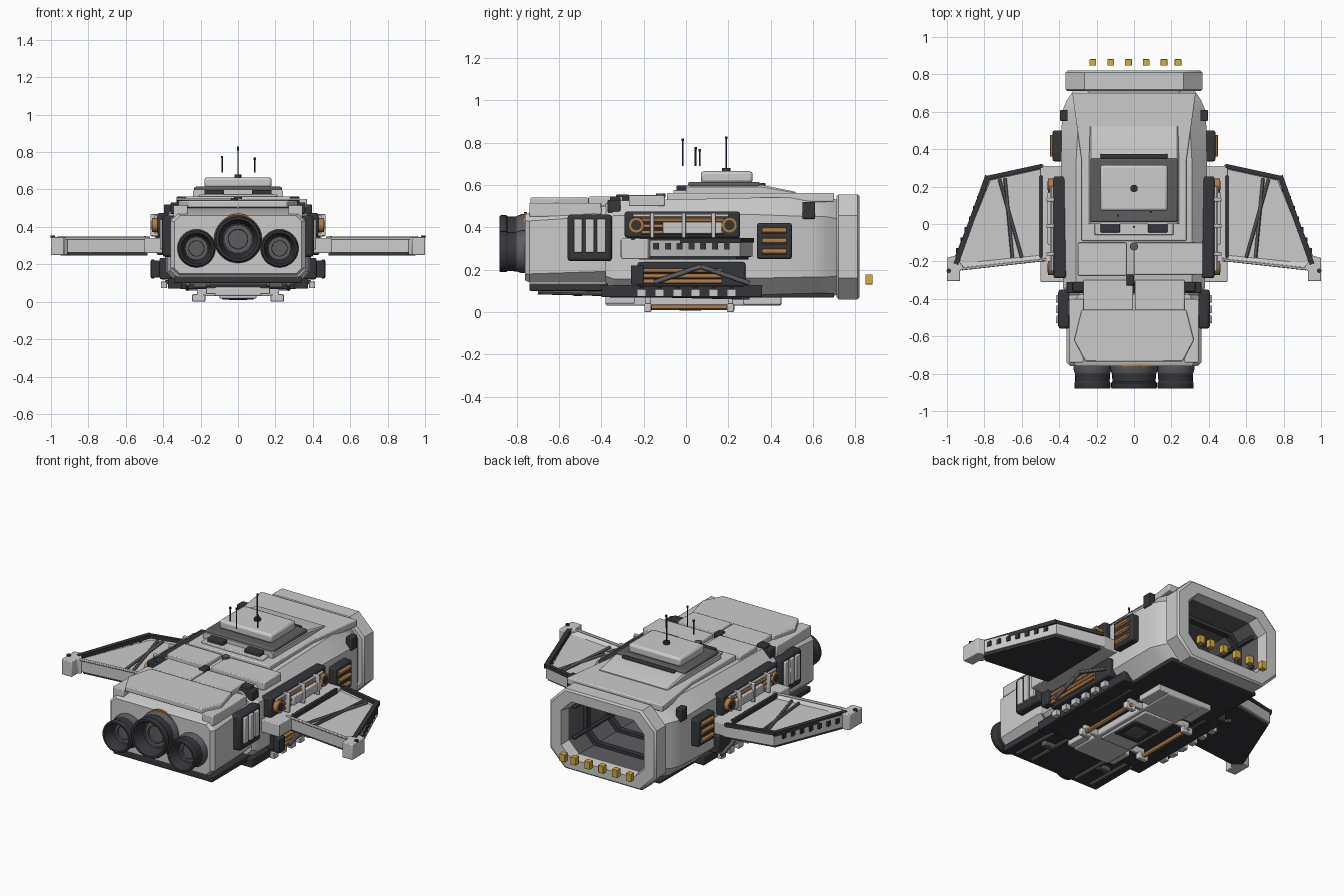
import bpy, bmesh, math
from mathutils import Vector

if "Cube" in bpy.data.objects:
    bpy.data.objects.remove(bpy.data.objects["Cube"])

def mat(name, c):
    m = bpy.data.materials.new(name)
    m.diffuse_color = (*c, 1)
    m.use_nodes = True
    m.node_tree.nodes["Principled BSDF"].inputs["Base Color"].default_value = m.diffuse_color
    return m
DARK = mat("dark", (.035, .037, .042))
MID = mat("mid_grey", (.11, .11, .12))
COPPER = mat("copper", (.42, .2, .06))
YELLOW = mat("yellow", (.7, .42, .05))

def make(name, verts, faces, m=None, mirror=False, bevel=0.0):
    me = bpy.data.meshes.new(name)
    me.from_pydata([tuple(v) for v in verts], [], faces)
    ob = bpy.data.objects.new(name, me)
    bpy.context.collection.objects.link(ob)
    if m:
        me.materials.append(m)
    if bevel:
        b = ob.modifiers.new("bevel", 'BEVEL')
        b.width, b.segments, b.limit_method = bevel, 2, 'ANGLE'
    if mirror:
        ob.modifiers.new("mirror", 'MIRROR').use_mirror_merge = False
    return ob

def loft(name, rings, m=None, caps=(True, True), **kw):
    n = len(rings[0])
    faces = [[(k+1)*n+i, (k+1)*n+(i+1) % n, k*n+(i+1) % n, k*n+i]
             for k in range(len(rings)-1) for i in range(n)]
    if caps[0]:
        faces.append(list(range(n)))
    if caps[1]:
        faces.append([len(rings)*n-1-i for i in range(n)])
    return make(name, [p for r in rings for p in r], faces, m, **kw)

def octo(y, w, z0, z1, c, cb=None):
    cb = c if cb is None else cb
    return [(w-cb, y, z0), (w, y, z0+cb), (w, y, z1-c), (w-c, y, z1),
            (c-w, y, z1), (-w, y, z1-c), (-w, y, z0+cb), (cb-w, y, z0)]

def ring(x, y, z, r, n=32):
    return [(x+r*math.cos(a*math.tau/n), y, z+r*math.sin(a*math.tau/n)) for a in range(n)]

def prism(name, pts, z0, z1, m=None, **kw):
    # outline runs counter-clockwise seen from above
    ob = loft(name, [[(x, y, z1) for x, y in pts], [(x, y, z0) for x, y in pts]], m, **kw)
    return ob

def box(name, x0, x1, y0, y1, z0, z1, m=None, mirror=False, bevel=.005):
    return prism(name, [(x0, y0), (x1, y0), (x1, y1), (x0, y1)], z0, z1, m, mirror=mirror, bevel=bevel)

def tube(name, a, b, r, m=None, mirror=False, n=12):
    a, b = Vector(a), Vector(b)
    q = (b-a).to_track_quat('Z', 'Y')
    circ = [q @ Vector((r*math.cos(i*math.tau/n), -r*math.sin(i*math.tau/n), 0)) for i in range(n)]
    return loft(name, [[a+c for c in circ], [b+c for c in circ]], m, mirror=mirror)

# Main hull, rear collar and hollow cargo bay
loft("hull", [octo(-.38, .36, .10, .51, .07), octo(-.34, .38, .085, .525, .07),
              octo(.33, .39, .08, .54, .08), octo(.60, .385, .075, .54, .09),
              octo(.66, .36, .075, .54, .09), octo(.72, .32, .08, .53, .09)], caps=(True, False))
loft("rear_collar", [octo(.71, .30, .10, .50, .08), octo(.71, .355, .07, .545, .1),
                     octo(.72, .365, .06, .555, .1), octo(.81, .365, .06, .555, .1),
                     octo(.82, .355, .07, .545, .1), octo(.82, .285, .13, .485, .07),
                     octo(.75, .275, .14, .475, .07)], caps=(False, False))
loft("cargo_bay", [octo(.76, .275, .14, .475, .07), octo(-.2, .275, .14, .475, .07)], MID, caps=(False, True))
for y in (.58, .36, .14, -.08):
    loft("bay_rib", [octo(y, .274, .141, .474, .07), octo(y, .25, .16, .45, .06),
                     octo(y+.035, .25, .16, .45, .06), octo(y+.035, .274, .141, .474, .07)][::-1],
         DARK, caps=(False, False))
for z in (.21, .40):
    box("bay_rail", .245, .265, -.19, .74, z, z+.02, DARK, mirror=True)
loft("bay_fan", [ring(0, -.19, .31, .13), ring(0, -.12, .31, .13), ring(0, -.12, .31, .1), ring(0, -.17, .31, .09)], DARK)
for x in (-.06, -.02, .02, .06):
    box("bay_fan_bar", x-.006, x+.006, -.17, -.115, .22, .40)
for x in (-.22, -.125, -.03, .065, .16, .235):
    box("marker_light", x-.018, x+.018, .847, .881, .13, .178, YELLOW, bevel=.002)

# Engine block and three nozzles
loft("engine_block", [octo(-.76, .34, .15, .46, .03), octo(-.74, .36, .14, .47, .04),
                      octo(-.43, .36, .14, .50, .05), octo(-.37, .35, .14, .50, .05)])
box("engine_underplate", -.34, .34, -.74, -.37, .10, .135, DARK)
for x, z, r in ((0, .335, .122), (.222, .285, .097), (-.222, .285, .097)):
    loft("nozzle", [ring(x, y, z, r*k) for y, k in ((-.77, .25), (-.78, .62), (-.86, .8), (-.88, .86),
         (-.88, .97), (-.873, 1), (-.85, 1), (-.842, .95), (-.79, .96), (-.775, 1), (-.74, 1))], DARK)
    loft("nozzle_casing", [ring(x, -.80, z, r*.97), ring(x, -.775, z, r*1.05), ring(x, -.70, z, r*1.05)], MID)
    for k in (.45, .68):
        loft("nozzle_inner_ring", [ring(x, -.79, z, r*k*.9), ring(x, -.81, z, r*k*.93),
             ring(x, -.81, z, r*k), ring(x, -.77, z, r*k)], MID, caps=(False, False))
loft("copper_band", [ring(0, -.765, .36, .112), ring(0, -.75, .36, .112)], COPPER)

# Front roof plates
prism("nose_roof_plate", [(-.26, -.735), (.26, -.735), (.32, -.62), (.28, -.46), (-.28, -.46), (-.32, -.62)],
      .505, .54, bevel=.006)
box("nose_roof_rear", .005, .27, -.46, -.30, .50, .545, mirror=True)
box("nose_shoulder", .27, .345, -.74, -.40, .45, .515, mirror=True)
box("roof_gap", -.36, .36, -.37, -.31, .47, .53, DARK)
box("roof_panel_left", -.30, -.04, -.275, -.10, .52, .553)
box("roof_panel_right", 0, .37, -.27, -.10, .50, .55)
box("roof_hatch", -.04, .0, -.33, -.27, .52, .555, DARK)
box("roof_latch", .27, .33, -.36, -.31, .51, .545, DARK, mirror=True)

# Roof deck, raised tower and antennas
prism("roof_deck", [(-.28, -.09), (.28, -.09), (.28, .34), (.33, .70), (-.33, .70), (-.28, .34)], .52, .562, bevel=.006)
loft("tower_slope", [octo(.0, .24, .55, .60, .01), octo(.36, .24, .55, .60, .01), octo(.52, .235, .55, .567, .005)])
box("tower_base", -.235, .235, .01, .35, .57, .615, MID, bevel=.01)
box("tower_top", -.18, .18, .07, .315, .61, .665, bevel=.014)
box("tower_window", -.18, .18, .35, .375, .575, .61, DARK)
box("tower_front_step", -.21, .21, -.06, .01, .55, .575)
box("tower_vent", .075, .18, -.045, .01, .57, .598, DARK, mirror=True)
for x, y, z0, z1 in ((0, -.015, .69, .82), (-.085, .045, .69, .78), (.09, .065, .69, .77), (0, .19, .66, .83)):
    tube("antenna", (x, y, z0), (x, y, z1), .004, DARK)
    tube("antenna_tip", (x, y, z1-.012), (x, y, z1), .006, DARK)
tube("antenna_mount", (0, .19, .66), (0, .19, .68), .02, DARK)
tube("roof_ring", (0, -.12, .54), (0, -.12, .56), .022, MID)
box("corner_brace", .355, .395, .55, .61, .44, .52, DARK, mirror=True)

# Side louvre ahead of the wing
box("louvre_frame", .34, .405, -.56, -.35, .24, .46, DARK, mirror=True, bevel=.015)
for y in (-.51, -.455, -.40):
    box("louvre_bar", .39, .418, y-.02, y+.02, .28, .44, mirror=True)
# Copper radiator behind the wing
box("radiator_frame", .37, .435, .335, .50, .25, .42, DARK, mirror=True, bevel=.01)
for z in (.285, .335, .385):
    tube("radiator_bar", (.435, .36, z), (.435, .475, z), .014, COPPER, mirror=True)

# Upper side machinery
box("upper_side_panel", .36, .43, -.29, .255, .35, .475, DARK, mirror=True, bevel=.012)
for y in (-.235, .205):
    tube("pipe_hub", (.42, y, .41), (.46, y, .41), .037, COPPER, mirror=True, n=24)
    tube("pipe_hub_core", (.42, y, .41), (.463, y, .41), .024, DARK, mirror=True, n=24)
for z in (.375, .405, .435):
    tube("upper_pipe", (.44, -.21, z), (.44, .18, z), .01, COPPER, mirror=True)
tube("upper_rail", (.44, -.25, .455), (.44, .2, .455), .01, None, mirror=True)
box("pipe_cover", .43, .462, -.11, .17, .37, .425, mirror=True)
for y in (-.16, -.01, .13):
    box("pipe_clamp", .42, .468, y-.009, y+.009, .35, .468, mirror=True)

# Lower side machinery
box("lower_side_panel", .35, .42, -.23, .28, .12, .235, DARK, mirror=True, bevel=.01)
for z in (.145, .17, .195):
    tube("lower_pipe", (.435, -.22, z), (.435, .17, z), .011, COPPER, mirror=True)
for a, b in (((.455, -.15, .14), (.455, .07, .215)), ((.455, .07, .215), (.455, .30, .135))):
    tube("lower_strut", a, b, .012, MID, mirror=True)
box("lower_bracket", .42, .465, -.26, -.20, .13, .22, DARK, mirror=True)
box("lower_skirt", .30, .375, -.40, .36, .07, .125, DARK, mirror=True)
for i in range(6):
    y = -.21 + i*.085
    box("skirt_tooth", .38, .412, y-.022, y+.022, .072, .108, mirror=True, bevel=.003)
    box("skirt_tooth_arm", .34, .39, y-.01, y+.01, .095, .115, MID, mirror=True, bevel=.002)

# Wings with recessed upper panels
box("wing_root", .37, .50, -.31, .31, .26, .34, mirror=True)
box("wing_root_slot", .49, .505, -.18, .26, .285, .352, DARK, mirror=True)
outline = [(.47, -.185), (.92, -.235), (.965, -.19), (.785, .255), (.48, .315)]
wing = prism("wing", outline, .262, .338, mirror=True)
bm = bmesh.new()
bm.from_mesh(wing.data)
top = [f for f in bm.faces if len(f.verts) == 5 and f.calc_center_median().z > .33]
bmesh.ops.inset_region(bm, faces=top, thickness=.028, depth=0)
for v in top[0].verts:
    v.co.z -= .018
bm.to_mesh(wing.data)
bm.free()
c = Vector((.72, .0))
under = [c + (Vector(p)-c)*.94 for p in outline]
prism("wing_underside", under, .247, .266, DARK, mirror=True)
for (xa, ya), (xb, yb) in (((.72, .24), (.60, -.18)), ((.69, .245), (.65, -.18))):
    tube("wing_rib", (xb, yb, .326), (xa, ya, .326), .009, MID, mirror=True)
prism("wing_edge_strip", [(.94, -.22), (.965, -.21), (.795, .262), (.77, .25)], .325, .349, DARK, mirror=True)
prism("wing_rear_strip", [(.78, .235), (.79, .257), (.49, .322), (.49, .30)], .328, .349, DARK, mirror=True)
for i in range(7):
    t = .1 + i*.125
    p = Vector((.965, -.19)).lerp(Vector((.785, .255)), t)
    box("wing_edge_slot", p.x-.02, p.x+.004, p.y-.018, p.y+.018, .295, .325, DARK, mirror=True, bevel=0)
prism("wing_tip", [(.93, -.305), (1.0, -.305), (1.0, -.18), (.955, -.17), (.91, -.235), (.93, -.25)],
      .25, .347, mirror=True, bevel=.005)
tube("wing_tip_light", (.99, -.25, .34), (.99, -.25, .355), .012, DARK, mirror=True)
tube("wing_front_strut", (.47, -.19, .34), (.92, -.24, .34), .008, None, mirror=True)

# Belly keel, hatch and side pipes
box("belly_plate", -.31, .31, -.36, .70, .068, .09, DARK)
box("keel", -.125, .125, -.38, .45, .03, .078, bevel=.008)
box("keel_end_rear", -.19, .19, .27, .45, .035, .075)
box("keel_end_front", -.17, .17, -.38, -.24, .04, .075)
box("keel_step", -.10, .10, -.17, .22, .018, .04)
box("belly_hatch", -.085, .085, -.07, .11, .012, .03, DARK)
box("belly_hatch_lid", -.05, .05, -.035, .075, .008, .02, MID)
tube("belly_pipe", (.21, -.19, .022), (.21, .23, .022), .013, COPPER, mirror=True)
for y in (-.18, .21):
    box("belly_clamp", .175, .245, y-.016, y+.016, 0, .04, mirror=True)
    box("belly_clamp_arm", .11, .22, y-.012, y+.012, .03, .075, mirror=True)
for x in (.16, .27):
    tube("belly_rail", (x, -.70, .095), (x, .30, .07), .012, MID, mirror=True, n=8)
for x in (.2,):
    box("nose_foot", x-.04, x+.04, -.53, -.49, .075, .105, MID, mirror=True)

# Smooth curved faces, keep edges crisp
bpy.ops.object.select_all(action='SELECT')
bpy.context.view_layer.objects.active = bpy.data.objects["hull"]
bpy.ops.object.shade_smooth_by_angle(angle=math.radians(30))
